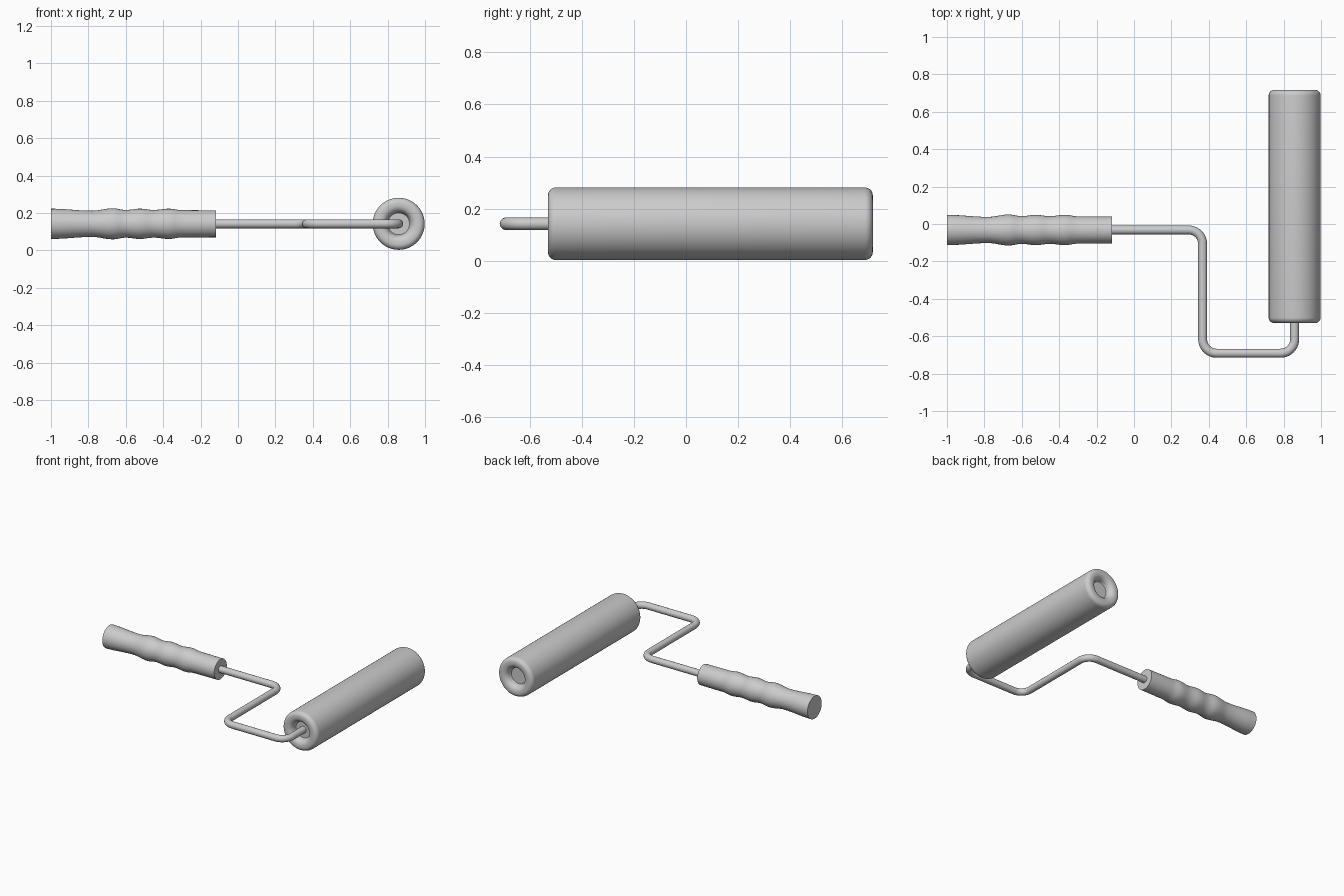
import bpy, bmesh, math
from mathutils import Vector, Matrix

if "Cube" in bpy.data.objects:
    bpy.data.objects.remove(bpy.data.objects["Cube"])

Z = 0.142          # height of every axis
HY = -0.032        # handle axis y
ROLL_X = 0.859     # roller axis x


def lathe(name, profile, matrix, seg=48):
    """Revolve (radius, height) pairs about local z; radius 0 ends become poles."""
    bm = bmesh.new()
    rings = []
    for r, h in profile:
        if r == 0:
            rings.append([bm.verts.new((0, 0, h))])
        else:
            rings.append([bm.verts.new((r * math.cos(2 * math.pi * i / seg),
                                        r * math.sin(2 * math.pi * i / seg), h))
                          for i in range(seg)])
    for a, b in zip(rings, rings[1:]):
        for i in range(seg):
            j = (i + 1) % seg
            if len(a) == 1:
                bm.faces.new((a[0], b[j], b[i]))
            elif len(b) == 1:
                bm.faces.new((a[i], a[j], b[0]))
            else:
                bm.faces.new((a[i], a[j], b[j], b[i]))
    bmesh.ops.recalc_face_normals(bm, faces=bm.faces)
    bm.transform(matrix)
    return finish(name, bm)


def finish(name, bm):
    me = bpy.data.meshes.new(name)
    bm.to_mesh(me)
    bm.free()
    ob = bpy.data.objects.new(name, me)
    bpy.context.collection.objects.link(ob)
    bpy.ops.object.select_all(action='DESELECT')
    ob.select_set(True)
    bpy.context.view_layer.objects.active = ob
    bpy.ops.object.shade_smooth_by_angle(angle=math.radians(35))
    return ob


# Roller sleeve: rounded rims and a dished recess at both ends
R, L = 0.139, 0.6235
half = [(0, L - 0.045), (0.058, L - 0.045)]
half += [(0.100 - 0.038 * math.sin(t), L - 0.038 + 0.038 * math.cos(t))
         for t in [math.pi / 2 * (1 - i / 8) for i in range(9)]]
half += [(R - 0.03 + 0.03 * math.sin(t), L - 0.03 + 0.03 * math.cos(t))
         for t in [math.pi / 2 * i / 8 for i in range(9)]]
profile = half + [(r, -h) for r, h in reversed(half)]
lathe("roller_sleeve", profile,
      Matrix.Translation((ROLL_X, 0.0935, Z)) @ Matrix.Rotation(math.pi / 2, 4, 'X'), 64)

# Grip: finger ridges, eased between the key radii
keys = [(-1.0, .081), (-.78, .070), (-.67, .083), (-.60, .074), (-.525, .081),
        (-.45, .074), (-.37, .081), (-.30, .073), (-.117, .072)]
grip = [(0, keys[0][0])]
for (x0, r0), (x1, r1) in zip(keys, keys[1:]):
    for i in range(6):
        t = i / 6
        grip.append((r0 + (r1 - r0) * (1 - math.cos(math.pi * t)) / 2, x0 + (x1 - x0) * t))
grip += [(keys[-1][1], keys[-1][0]), (0, keys[-1][0])]
lathe("handle_grip", grip,
      Matrix.Translation((0, HY, Z)) @ Matrix.Rotation(math.pi / 2, 4, 'Y'))

# Bent wire frame: filleted path swept with a round section
corners = [Vector(p) for p in [(-0.2, HY), (0.367, HY), (0.367, -0.691),
                               (ROLL_X, -0.691), (ROLL_X, -0.45)]]
bend, wire_r, seg = 0.075, 0.024, 20
path = [corners[0]]
for a, b, c in zip(corners, corners[1:], corners[2:]):
    u, v = (a - b).normalized(), (c - b).normalized()
    centre = b + (u + v) * bend
    for i in range(11):
        t = math.pi / 2 * i / 10
        path.append(centre - v * bend * math.cos(t) - u * bend * math.sin(t))
path.append(corners[-1])

bm = bmesh.new()
rings = []
for k, p in enumerate(path):
    d = (path[min(k + 1, len(path) - 1)] - path[max(k - 1, 0)]).normalized()
    side = Vector((-d.y, d.x))
    ring = []
    for i in range(seg):
        t = 2 * math.pi * i / seg
        q = p + side * wire_r * math.cos(t)
        ring.append(bm.verts.new((q.x, q.y, Z + wire_r * math.sin(t))))
    rings.append(ring)
for a, b in zip(rings, rings[1:]):
    for i in range(seg):
        j = (i + 1) % seg
        bm.faces.new((a[i], a[j], b[j], b[i]))
bm.faces.new(rings[0])
bm.faces.new(rings[-1])
bmesh.ops.recalc_face_normals(bm, faces=bm.faces)
finish("wire_frame", bm)
